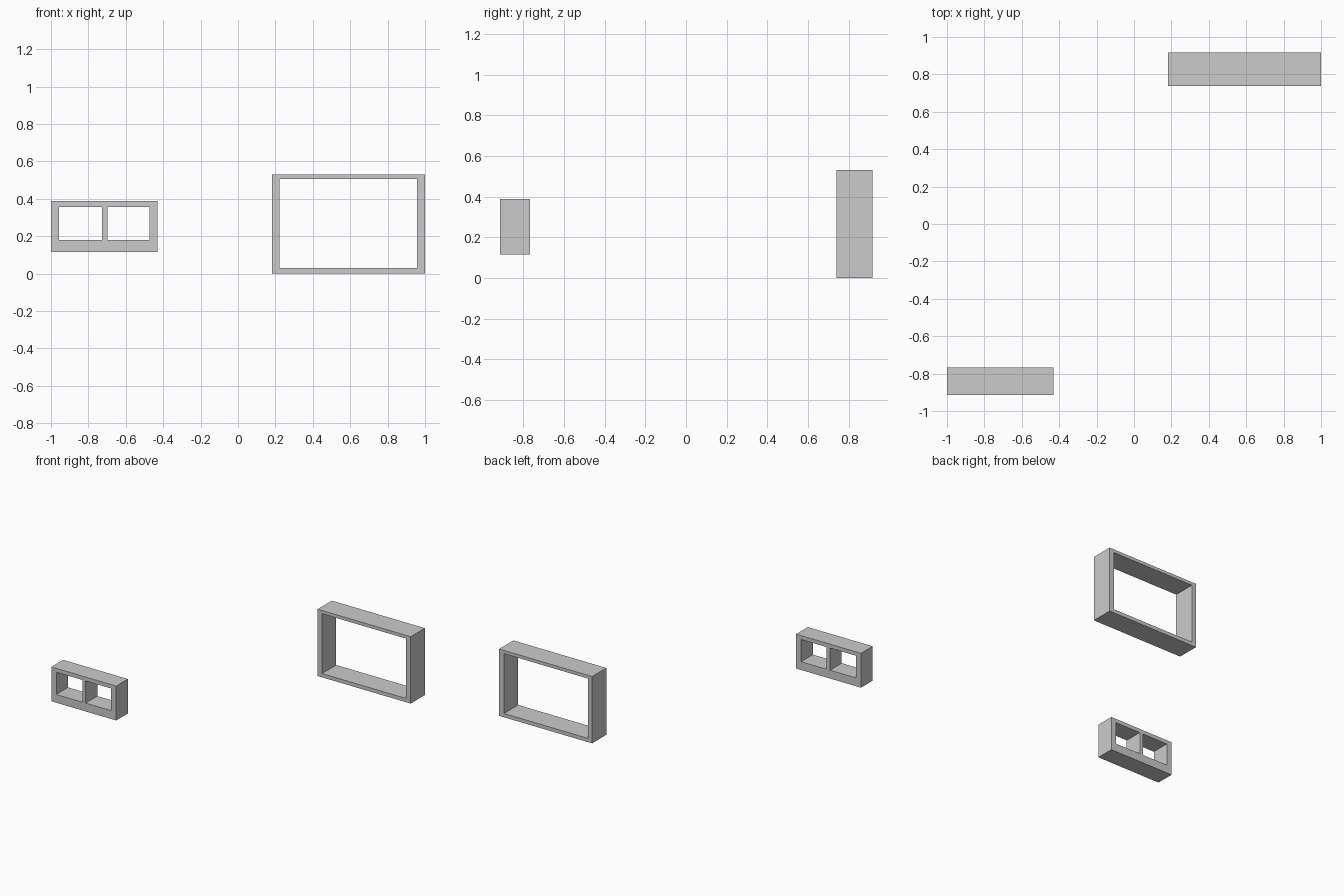
import bpy, bmesh
from mathutils import Vector

if "Cube" in bpy.data.objects:
    bpy.data.objects.remove(bpy.data.objects["Cube"])


def window_frame(name, xs, zs, y0, y1):
    """Frame from a grid of lines; cells with odd column and odd row are open."""
    bm = bmesh.new()
    v = [[bm.verts.new((x, y0, z)) for z in zs] for x in xs]
    for i in range(len(xs) - 1):
        for j in range(len(zs) - 1):
            if i % 2 and j % 2:
                continue
            bm.faces.new((v[i][j], v[i + 1][j], v[i + 1][j + 1], v[i][j + 1]))
    # Give the front profile its depth
    ext = bmesh.ops.extrude_face_region(bm, geom=bm.faces[:], use_keep_orig=True)
    back = [g for g in ext["geom"] if isinstance(g, bmesh.types.BMVert)]
    bmesh.ops.translate(bm, verts=back, vec=Vector((0, y1 - y0, 0)))
    bmesh.ops.recalc_face_normals(bm, faces=bm.faces[:])
    mesh = bpy.data.meshes.new(name)
    bm.to_mesh(mesh)
    bm.free()
    obj = bpy.data.objects.new(name, mesh)
    bpy.context.collection.objects.link(obj)
    return obj


# Small frame with two openings and a central mullion
window_frame("double_window_frame",
             [-1.0, -0.956, -0.728, -0.699, -0.474, -0.43],
             [0.115, 0.181, 0.357, 0.388], -0.915, -0.768)

# Large frame with a single opening
window_frame("single_window_frame",
             [0.183, 0.221, 0.958, 1.0],
             [0.0, 0.03, 0.505, 0.531], 0.739, 0.917)
